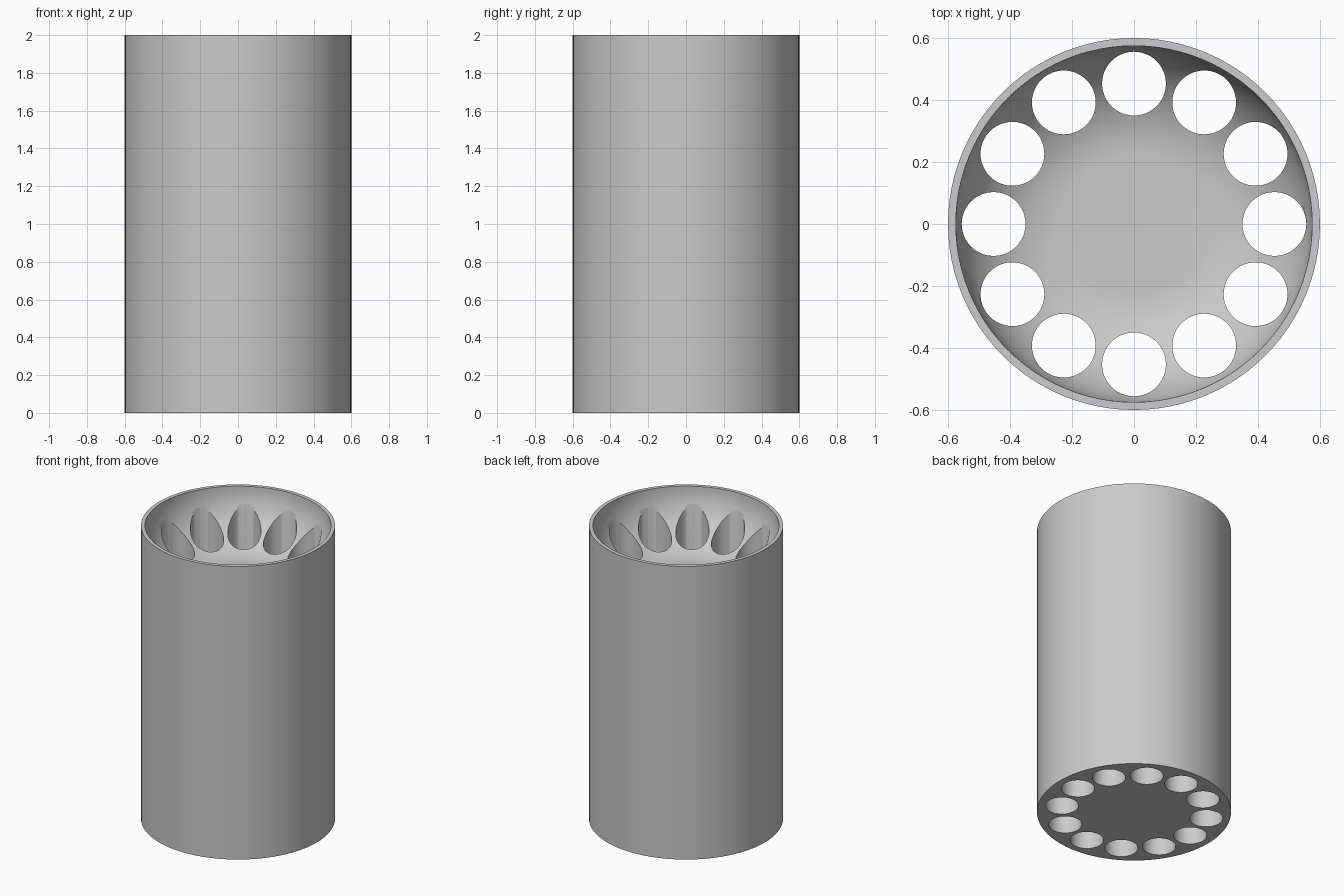
import bpy, bmesh
from math import sin, cos, pi, radians
from mathutils import Matrix, Vector

default = bpy.data.objects.get("Cube")
if default:
    bpy.data.objects.remove(default, do_unlink=True)

HEIGHT, OUTER, INNER, FILLET = 2.0, 0.6, 0.575, 0.35
HOLES, HOLE_RING, HOLE_RADIUS = 12, 0.453, 0.103
SEGMENTS = 96

grey = bpy.data.materials.new("plain grey")
grey.use_nodes = True
grey.diffuse_color = (0.6, 0.6, 0.6, 1)
grey.node_tree.nodes["Principled BSDF"].inputs["Base Color"].default_value = (0.6, 0.6, 0.6, 1)


def add_object(name, bm):
    mesh = bpy.data.meshes.new(name)
    bmesh.ops.recalc_face_normals(bm, faces=bm.faces)
    bm.to_mesh(mesh)
    bm.free()
    mesh.materials.append(grey)
    obj = bpy.data.objects.new(name, mesh)
    bpy.context.collection.objects.link(obj)
    return obj


# Cylinder with a dished top: outer wall, rim, rounded bowl and flat floor
profile = [(OUTER, 0), (OUTER, HEIGHT)]
steps = 20
for i in range(steps + 1):
    a = i / steps * pi / 2
    profile.append((INNER - FILLET + FILLET * cos(a), HEIGHT - FILLET * sin(a)))
bm = bmesh.new()
rings = [[bm.verts.new((r * cos(2 * pi * k / SEGMENTS), r * sin(2 * pi * k / SEGMENTS), z))
          for k in range(SEGMENTS)] for r, z in profile]
for low, high in zip(rings, rings[1:]):
    for k in range(SEGMENTS):
        n = (k + 1) % SEGMENTS
        bm.faces.new((low[k], low[n], high[n], high[k]))
bm.faces.new(rings[0])
bm.faces.new(rings[-1])
body = add_object("dished_cylinder", bm)

# Ring of straight holes through the full height
bm = bmesh.new()
for k in range(HOLES):
    a = 2 * pi * k / HOLES
    place = Matrix.Translation(Vector((HOLE_RING * cos(a), HOLE_RING * sin(a), HEIGHT / 2)))
    bmesh.ops.create_cone(bm, cap_ends=True, segments=48, radius1=HOLE_RADIUS,
                          radius2=HOLE_RADIUS, depth=HEIGHT + 0.4, matrix=place)
cutter = add_object("hole_cutter", bm)
cutter.hide_render = True

cut = body.modifiers.new("holes", 'BOOLEAN')
cut.operation = 'DIFFERENCE'
cut.solver = 'EXACT'
cut.object = cutter
bpy.ops.object.select_all(action='DESELECT')
bpy.context.view_layer.objects.active = body
body.select_set(True)
bpy.ops.object.modifier_apply(modifier=cut.name)
bpy.data.objects.remove(cutter, do_unlink=True)

# Smooth curved walls, crisp rims
bpy.ops.object.shade_smooth_by_angle(angle=radians(30))
